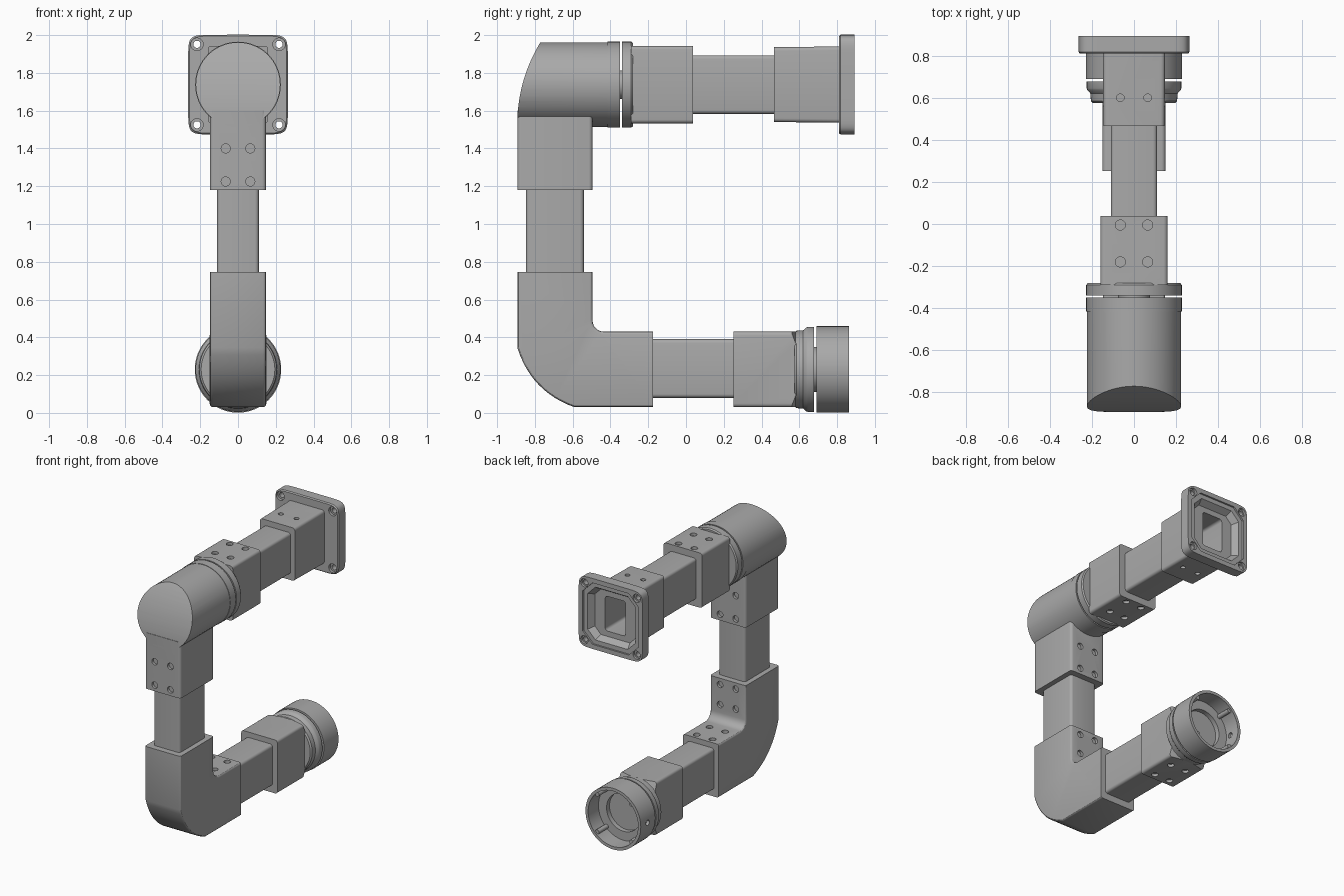
import bpy, bmesh
from math import sin, cos, pi, copysign, sqrt

cube = bpy.data.objects.get("Cube")
if cube:
    bpy.data.objects.remove(cube, do_unlink=True)

grey = bpy.data.materials.new("plain grey")
grey.use_nodes = True
colour = (0.4, 0.4, 0.4, 1)
grey.diffuse_color = colour
grey.node_tree.nodes["Principled BSDF"].inputs["Base Color"].default_value = colour

UPPER, LOWER = 1.738, 0.23      # heights of the two arm axes
POST = -0.694                   # y of the upright axis


# Outline helpers: closed lists of (u, v)
def circle(r, n=64):
    return [(r * cos(2 * pi * i / n), r * sin(2 * pi * i / n)) for i in range(n)]


def rounded(hu, hv, r=0.02, steps=4):
    pts = []
    for k, (su, sv) in enumerate([(1, 1), (-1, 1), (-1, -1), (1, -1)]):
        for i in range(steps + 1):
            a = (k + i / steps) * pi / 2
            pts.append((su * (hu - r) + r * cos(a), sv * (hv - r) + r * sin(a)))
    return pts


def squircle(h, n=64, power=10):
    def part(c):
        return copysign(abs(c) ** (2 / power), c) if abs(c) > 1e-6 else 0
    return [(h * part(cos(2 * pi * i / n)), h * part(sin(2 * pi * i / n))) for i in range(n)]


def octagon(h, chamfer):
    return rounded(h, h, chamfer, 1)


# Skin a solid through outlines stacked along one axis
def loft(name, axis, cu, cv, sections, rim=None):
    bm = bmesh.new()
    place = {"x": lambda u, v, w: (w, u, v),
             "y": lambda u, v, w: (u, w, v),
             "z": lambda u, v, w: (u, v, w)}[axis]
    rings = [[bm.verts.new(place(cu + u, cv + v, w)) for u, v in ring]
             for w, ring in sections]
    for a, b in zip(rings, rings[1:]):
        for i in range(len(a)):
            j = (i + 1) % len(a)
            bm.faces.new((a[i], a[j], b[j], b[i]))
    caps = [bm.faces.new(rings[0]), bm.faces.new(rings[-1])]
    bmesh.ops.recalc_face_normals(bm, faces=bm.faces)
    if rim:     # round the cap borders, except along the open rims
        edges = [e for f in caps for e in f.edges if not all(rim(v.co) for v in e.verts)]
        bmesh.ops.bevel(bm, geom=edges, offset=0.015, segments=3, profile=0.5, affect="EDGES")
    mesh = bpy.data.meshes.new(name)
    bm.to_mesh(mesh)
    bm.free()
    mesh.materials.append(grey)
    obj = bpy.data.objects.new(name, mesh)
    bpy.context.collection.objects.link(obj)
    return obj


def lathe(name, z, profile):
    return loft(name, "y", 0, z, [(y, circle(r)) for y, r in profile])


def bar(name, axis, cu, cv, start, end, hu, hv):
    ring = rounded(hu, hv)
    return loft(name, axis, cu, cv, [(start, ring), (end, ring)])


def carve(obj, cutter, operation="DIFFERENCE"):
    mod = obj.modifiers.new("carve", "BOOLEAN")
    mod.operation, mod.solver, mod.object = operation, "EXACT", cutter
    bpy.context.view_layer.objects.active = obj
    bpy.ops.object.modifier_apply(modifier=mod.name)
    bpy.data.objects.remove(cutter, do_unlink=True)


def drill(obj, axis, u, v, start, end, r):
    carve(obj, loft("drill", axis, u, v, [(start, circle(r, 24)), (end, circle(r, 24))]))


def screw_holes(obj, axis, face, rows, r=0.024):
    for row in rows:
        for u in (-0.065, 0.065):
            drill(obj, axis, u, row, face - 0.02, face + 0.02, r)


# Mounting flange with stepped recess and corner bolt holes
flange = loft("mounting_flange", "y", 0, UPPER, [
    (0.81, squircle(0.257)), (0.818, squircle(0.264)), (0.893, squircle(0.264))])
carve(flange, loft("step", "y", 0, UPPER, [(0.88, octagon(0.23, 0.08)), (0.92, octagon(0.23, 0.08))]))
carve(flange, loft("pan", "y", 0, UPPER, [(0.835, octagon(0.17, 0.05)), (0.9, octagon(0.21, 0.07))]))
for u in (-0.217, 0.217):
    for v in (-0.213, 0.213):
        drill(flange, "y", u, UPPER + v, 0.7, 1, 0.019)
        drill(flange, "y", u, UPPER + v, 0.7, 0.83, 0.033)
        drill(flange, "y", u, UPPER + v, 0.875, 1, 0.03)

# Flange socket and upper tube, hollowed through the flange
flange_socket = loft("flange_socket", "y", 0, UPPER, [
    (0.465, rounded(0.145, 0.198)), (0.82, rounded(0.148, 0.202))])
screw_holes(flange_socket, "z", UPPER + 0.2, [0.6], 0.018)
screw_holes(flange_socket, "z", UPPER - 0.2, [0.6], 0.018)
upper_tube = bar("upper_tube", "y", 0, UPPER, 0, 0.5, 0.11, 0.155)
for part in (flange, flange_socket, upper_tube):
    carve(part, bar("bore", "y", 0, UPPER, 0.05, 1, 0.085, 0.13))

# Upper joint: socket, collar, shaft and drum
upper_socket = bar("upper_socket", "y", 0, UPPER, -0.29, 0.037, 0.16, 0.205)
for side in (-1, 1):
    screw_holes(upper_socket, "z", UPPER + side * 0.205, [-0.005, -0.18])
lathe("upper_collar", UPPER, [(-0.34, 0.227), (-0.29, 0.227), (-0.28, 0.22)])
lathe("upper_shaft", UPPER, [(-0.42, 0.075), (-0.3, 0.075)])
lathe("drum_ring", UPPER, [(-0.415, 0.227), (-0.35, 0.227)])

# Drum with a curved front, trimmed by an arc in side view
drum = lathe("joint_drum", UPPER, [(-1, 0.224), (-0.41, 0.224)])
R = 0.825
heights = [1.53 + 0.03 * i for i in range(17)]
arc = [(-0.893 + R - sqrt(R * R - (z - 1.53) ** 2), z) for z in heights]
outline = [(0, 2.1), (0, 1.4), (-0.893, 1.4)] + arc
carve(drum, loft("trim", "x", 0, 0, [(-0.5, outline), (0.5, outline)]), "INTERSECT")

# Upright: socket under the drum and the post tube
post_socket = bar("post_socket", "z", 0, POST, 1.18, 1.6, 0.148, 0.199)
for side in (-1, 1):
    screw_holes(post_socket, "y", POST + side * 0.199, [1.225, 1.4])
bar("post_tube", "z", 0, POST, 0.7, 1.2, 0.11, 0.153)

# Lower elbow: side profile with bowed heel and inner fillet
TOP, END = 0.747, -0.175
heel = []
for i in range(13):
    t = i / 12
    bow = 0.055 * 4 * t * (1 - t) * 0.7
    heel.append((-0.893 + 0.303 * t - bow, 0.345 - 0.315 * t - bow))
fillet = [(-0.435 - 0.06 * sin(a), 0.49 - 0.06 * cos(a)) for a in [i * pi / 12 for i in range(7)]]
profile = heel + [(END, 0.03), (END, 0.43)] + fillet + [(-0.495, TOP), (-0.893, TOP)]
elbow = loft("lower_elbow", "x", 0, 0, [(-0.148, profile), (0.148, profile)],
             rim=lambda c: c.z > TOP - 0.001 or c.y > END - 0.001)
screw_holes(elbow, "y", -0.495, [0.7, 0.55])
screw_holes(elbow, "z", 0.43, [-0.22, -0.37])

# Lower arm tube and end socket, its corners turned down to the collar
bar("lower_tube", "y", 0, LOWER + 0.005, -0.2, 0.3, 0.11, 0.155)
end_socket = bar("end_socket", "y", 0, LOWER, 0.252, 0.61, 0.15, 0.2)
carve(end_socket, lathe("turning", LOWER, [(0.2, 0.3), (0.53, 0.3), (0.58, 0.205), (0.65, 0.195)]),
      "INTERSECT")
screw_holes(end_socket, "z", LOWER - 0.2, [0.3, 0.47])

# Lower joint: collar, shaft and open cup
lathe("lower_collar", LOWER, [(0.575, 0.195), (0.585, 0.205), (0.62, 0.207), (0.637, 0.222),
                              (0.645, 0.225), (0.677, 0.225)])
lathe("lower_shaft", LOWER, [(0.66, 0.12), (0.7, 0.12)])
cup = lathe("end_cup", LOWER, [(0.69, 0.229), (0.862, 0.229), (0.862, 0.207), (0.74, 0.207),
                               (0.74, 0.14), (0.705, 0.14)])
carve(cup, loft("side_hole", "x", 0.78, LOWER, [(-0.3, circle(0.02, 24)), (-0.15, circle(0.02, 24))]))
for k in range(4):
    a = pi / 4 + k * pi / 2
    rib = circle(0.017, 16)
    loft("cup_boss", "y", 0.2 * cos(a), LOWER + 0.2 * sin(a), [(0.73, rib), (0.85, rib)])

# Smooth the rounded surfaces, keep the corners crisp
for obj in bpy.context.collection.objects:
    if obj.type == "MESH" and grey.name in obj.data.materials:
        bpy.ops.object.select_all(action="DESELECT")
        obj.select_set(True)
        bpy.context.view_layer.objects.active = obj
        bpy.ops.object.shade_smooth_by_angle(angle=pi / 6)
